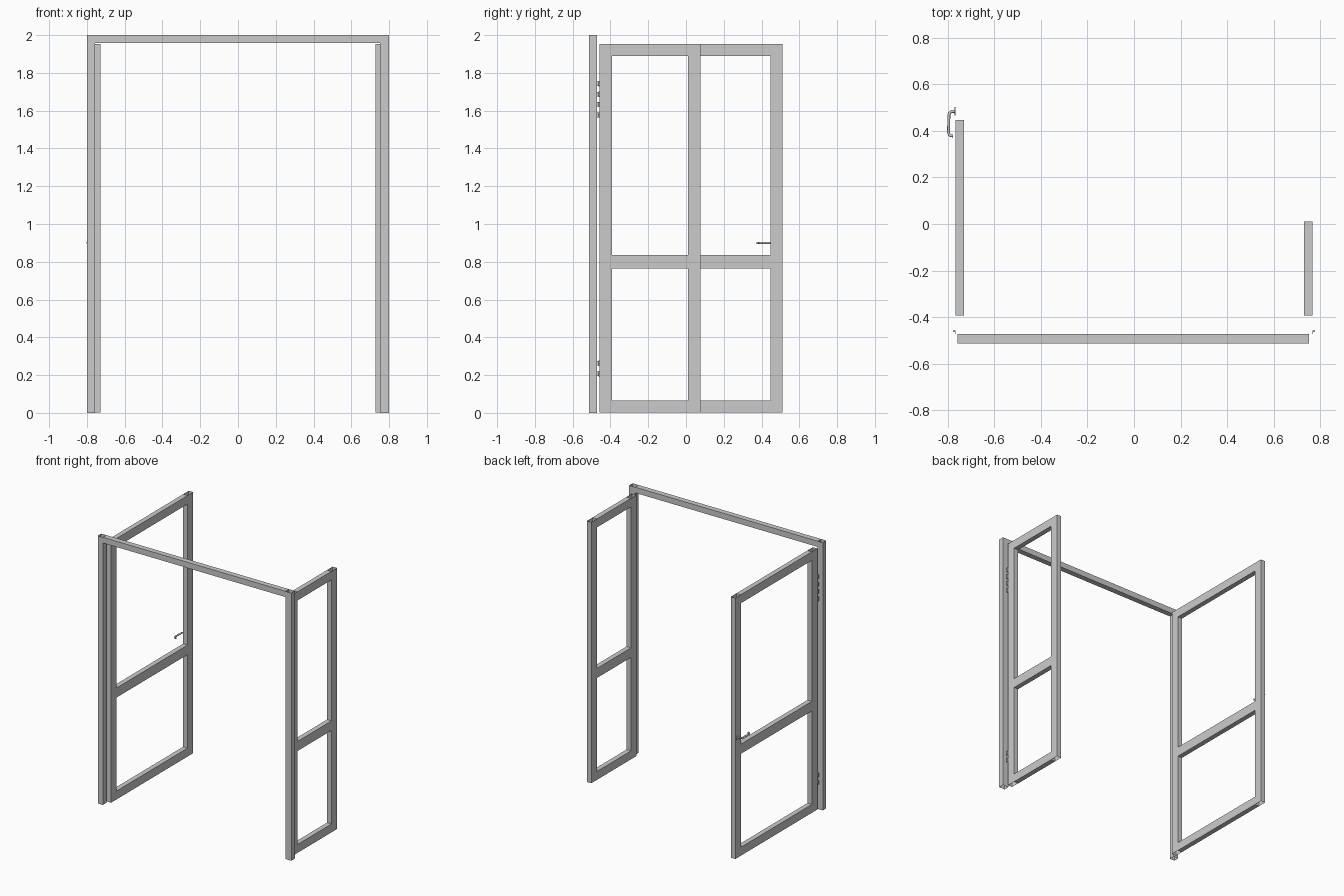
import bpy, bmesh, math
from mathutils import Vector

cube = bpy.data.objects.get("Cube")
if cube:
    bpy.data.objects.remove(cube)

grey = bpy.data.materials.new("light_grey_metal")
grey.use_nodes = True
colour = (0.6, 0.6, 0.6, 1)
grey.diffuse_color = colour
grey.node_tree.nodes["Principled BSDF"].inputs["Base Color"].default_value = colour


def finish(name, bm, smooth=False):
    mesh = bpy.data.meshes.new(name)
    bm.to_mesh(mesh)
    bm.free()
    mesh.materials.append(grey)
    obj = bpy.data.objects.new(name, mesh)
    bpy.context.collection.objects.link(obj)
    if smooth:
        bpy.ops.object.select_all(action='DESELECT')
        obj.select_set(True)
        bpy.context.view_layer.objects.active = obj
        bpy.ops.object.shade_smooth_by_angle(angle=math.radians(40))
    return obj


def box(bm, lo, hi, open_axis=None):
    """Box between two corners; the ends along open_axis are left open."""
    lo, hi = Vector(lo), Vector(hi)
    verts = bmesh.ops.create_cube(bm, size=1)["verts"]
    for v in verts:
        v.co = (lo + hi) / 2 + v.co * (hi - lo)
    if open_axis is not None:
        faces = {f for v in verts for f in v.link_faces}
        ends = [f for f in faces if abs(f.normal[open_axis]) > 0.9]
        bmesh.ops.delete(bm, geom=ends, context='FACES_ONLY')


def profile(name, lo, hi, axis):
    bm = bmesh.new()
    box(bm, lo, hi, axis)
    return finish(name, bm)


# Outer frame from hollow, open-ended bars
FRONT, BACK, TOP = -0.513, -0.472, 2.0
profile("right_jamb", (-0.80, FRONT, 0), (-0.758, BACK, TOP), 2)
profile("left_jamb", (0.751, FRONT, 0), (0.80, BACK, TOP), 2)
profile("head_rail", (-0.758, FRONT, 1.957), (0.751, BACK, TOP), 0)

# Door leaves: two open-ended stiles and three rails each
RAILS = {"bottom": (0.003, 0.066), "middle": (0.764, 0.836), "top": (1.889, 1.953)}
STILE = 0.065


def leaf(side, x0, x1, y0, y1):
    profile(side + "_leaf_hinge_stile", (x0, y0, 0.003), (x1, y0 + STILE, 1.953), 2)
    profile(side + "_leaf_outer_stile", (x0, y1 - STILE, 0.003), (x1, y1, 1.953), 2)
    for part, (z0, z1) in RAILS.items():
        profile(f"{side}_leaf_{part}_rail", (x0, y0 + STILE, z0),
                (x1, y1 - STILE, z1), 1)


leaf("right", -0.766, -0.729, -0.457, 0.512)
leaf("left", 0.729, 0.766, -0.457, 0.076)


# Hinges: two knuckles with small leaf plates
def hinge(name, side, z):
    bm = bmesh.new()
    for dz in (-0.028, 0.028):
        barrel = bmesh.ops.create_cone(bm, cap_ends=True, segments=12, radius1=0.005,
                                       radius2=0.005, depth=0.028)["verts"]
        bmesh.ops.translate(bm, verts=barrel, vec=(side * 0.771, -0.459, z + dz))
        xs = sorted((side * 0.766, side * 0.769))
        box(bm, (xs[0], -0.473, z + dz - 0.012), (xs[1], -0.457, z + dz + 0.012))
    finish(name, bm, True)


for label, side in (("right", -1), ("left", 1)):
    for level, z in (("upper", 1.715), ("second", 1.605), ("lower", 0.235)):
        hinge(f"{label}_{level}_hinge", side, z)

# Lever handle swept along a bent path with rounded corners
HZ, R = 0.90, 0.006


def ring_path():
    pts = [Vector((-0.766, 0.483, HZ))]
    for cx, cy, a0 in ((-0.778, 0.467, 90), (-0.780, 0.394, 180)):
        for i in range(6):
            a = math.radians(a0 + 18 * i)
            pts.append(Vector((cx + 0.016 * math.cos(a), cy + 0.016 * math.sin(a), HZ)))
    return pts + [Vector((-0.777, 0.378, HZ))]


bm = bmesh.new()
pts = ring_path()
rings = []
for i, p in enumerate(pts):
    along = (pts[min(i + 1, len(pts) - 1)] - pts[max(i - 1, 0)]).normalized()
    across = along.cross(Vector((0, 0, 1)))
    rings.append([bm.verts.new(p + R * (across * math.cos(t) + Vector((0, 0, 1)) * math.sin(t)))
                  for t in (k * math.tau / 12 for k in range(12))])
for a, b in zip(rings, rings[1:]):
    for k in range(12):
        bm.faces.new((a[k], a[k - 1], b[k - 1], b[k]))
bm.faces.new(rings[0])
bm.faces.new(rings[-1])
bmesh.ops.recalc_face_normals(bm, faces=bm.faces)
finish("door_handle", bm, True)

# Round plate behind the handle
bm = bmesh.new()
bmesh.ops.create_cone(bm, cap_ends=True, segments=24, radius1=0.018, radius2=0.018, depth=0.005)
for v in bm.verts:
    v.co = Vector((v.co.z - 0.7675, v.co.x + 0.483, v.co.y + HZ))
finish("handle_plate", bm, True)
